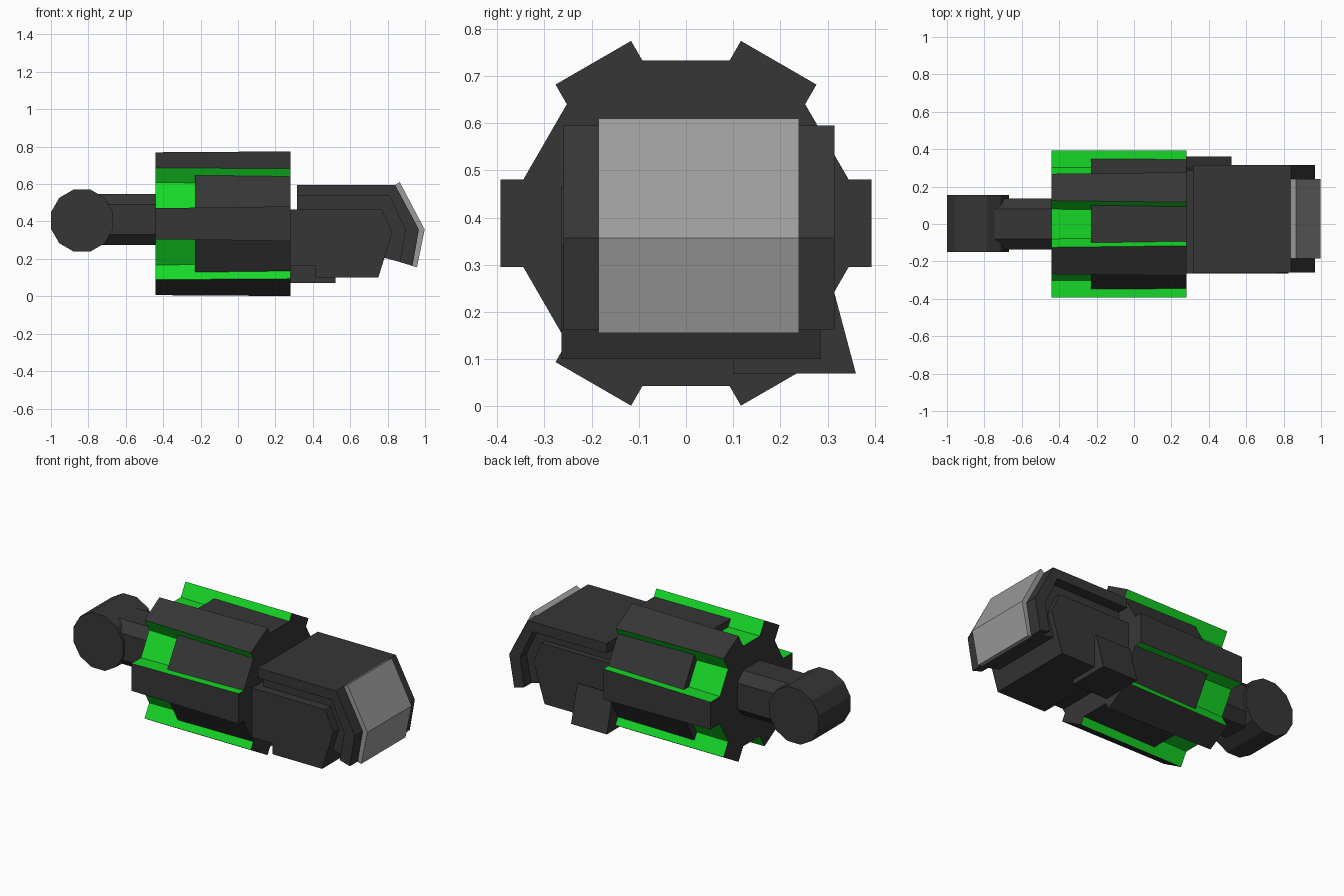
import bpy, bmesh, math
from mathutils import Vector

if "Cube" in bpy.data.objects:
    bpy.data.objects.remove(bpy.data.objects["Cube"])


def material(name, rgb):
    m = bpy.data.materials.new(name)
    m.diffuse_color = (*rgb, 1)
    m.use_nodes = True
    m.node_tree.nodes["Principled BSDF"].inputs["Base Color"].default_value = m.diffuse_color
    return m


DARK = material("charcoal", (0.037, 0.037, 0.037))
GREEN = material("bright green", (0.008, 0.68, 0.02))
GREY = material("light grey", (0.33, 0.33, 0.33))
CZ = 0.388                      # height of the drum axis
X0, X1 = -0.44, 0.28            # drum ends


def loft(name, first, last, mats, rule=None):
    """Solid between two matching 3D outlines; rule picks a material by face."""
    bm = bmesh.new()
    a = [bm.verts.new(p) for p in first]
    b = [bm.verts.new(p) for p in last]
    n = len(a)
    bm.faces.new(a)
    bm.faces.new(b[::-1])
    for i in range(n):
        j = (i + 1) % n
        bm.faces.new((a[j], a[i], b[i], b[j]))
    bmesh.ops.recalc_face_normals(bm, faces=bm.faces)
    if rule:
        for f in bm.faces:
            f.material_index = rule(f.normal)
    me = bpy.data.meshes.new(name)
    bm.to_mesh(me)
    bm.free()
    for m in mats:
        me.materials.append(m)
    ob = bpy.data.objects.new(name, me)
    bpy.context.collection.objects.link(ob)
    return ob


def side_prism(name, xz, y0, y1, mat=DARK):
    return loft(name, [(x, y0, z) for x, z in xz], [(x, y1, z) for x, z in xz], [mat])


def long_prism(name, yz, x0, x1, mat=DARK):
    return loft(name, [(x0, y, z) for y, z in yz], [(x1, y, z) for y, z in yz], [mat])


def radial(x, angle, pts):
    """Place (radius, tangent) points around the drum axis."""
    c, s = math.cos(angle), math.sin(angle)
    return [(x, r * c - t * s, CZ + r * s + t * c) for r, t in pts]


# Drum core: green floor of the flutes, dark ends
R = 0.304 / math.cos(math.pi / 6)
hexagon = [(math.cos(i * math.pi / 3) * R, math.sin(i * math.pi / 3) * R) for i in range(6)]
loft("drum_core", radial(X0, 0, hexagon), radial(X1, 0, hexagon), [DARK, GREEN],
     lambda n: 1 if abs(n.x) < 0.5 else 0)

for i in range(6):
    # Ribs, a little wider at the head end, with green flanks
    a = i * math.pi / 3
    tangent = Vector((0, -math.sin(a), math.cos(a)))
    ends = [radial(x, a, [(0.25, -w), (0.393, -w), (0.393, w), (0.25, w)])
            for x, w in ((X0, 0.083), (X1, 0.0925))]
    loft(f"drum_rib_{i + 1}", *ends, [DARK, GREEN],
         lambda n: 1 if abs(n.dot(tangent)) > 0.7 else 0)
    # Raised plates filling most of each flute
    plate = [(0.29, -0.07), (0.345, -0.102), (0.345, 0.102), (0.29, 0.07)]
    b = a + math.pi / 6
    loft(f"flute_plate_{i + 1}", radial(-0.23, b, plate), radial(X1, b, plate), [DARK])

# Chamfered neck and round end knob
h, c, nz = 0.136, 0.08, 0.41
long_prism("neck", [(h, nz - c), (h, nz + c), (c, nz + h), (-c, nz + h),
                    (-h, nz + c), (-h, nz - c), (-c, nz - h), (c, nz - h)], -0.8, -0.42)
kr = 0.166 / math.cos(math.pi / 12)
knob = [(-0.834 + kr * math.cos((i + 0.5) * math.pi / 6),
         0.405 + kr * math.sin((i + 0.5) * math.pi / 6)) for i in range(12)]
side_prism("end_knob", knob, -0.15, 0.155)

# Head: outer shell, recessed middle layer, lower body
side_prism("head_shell", [(0.315, 0.595), (0.84, 0.595), (0.967, 0.357), (0.933, 0.163),
                          (0.865, 0.183), (0.895, 0.355), (0.81, 0.535), (0.315, 0.535)],
           -0.26, 0.315)
side_prism("head_middle", [(0.315, 0.537), (0.811, 0.537), (0.897, 0.355), (0.867, 0.183),
                           (0.74, 0.217), (0.315, 0.217)], -0.21, 0.25)
side_prism("head_body", [(0.28, 0.465), (0.77, 0.465), (0.825, 0.34), (0.75, 0.1),
                         (0.415, 0.1), (0.415, 0.165), (0.28, 0.165)], -0.264, 0.285)

# Bent striking plate on the face
side_prism("face_plate", [(0.835, 0.592), (0.865, 0.61), (0.998, 0.357), (0.957, 0.155),
                          (0.927, 0.163), (0.962, 0.357)], -0.185, 0.24, GREY)

# Wedge-shaped fin under the rear side
long_prism("side_fin", [(0.1, 0.07), (0.36, 0.07), (0.30, 0.295), (0.1, 0.2)], 0.28, 0.52)
